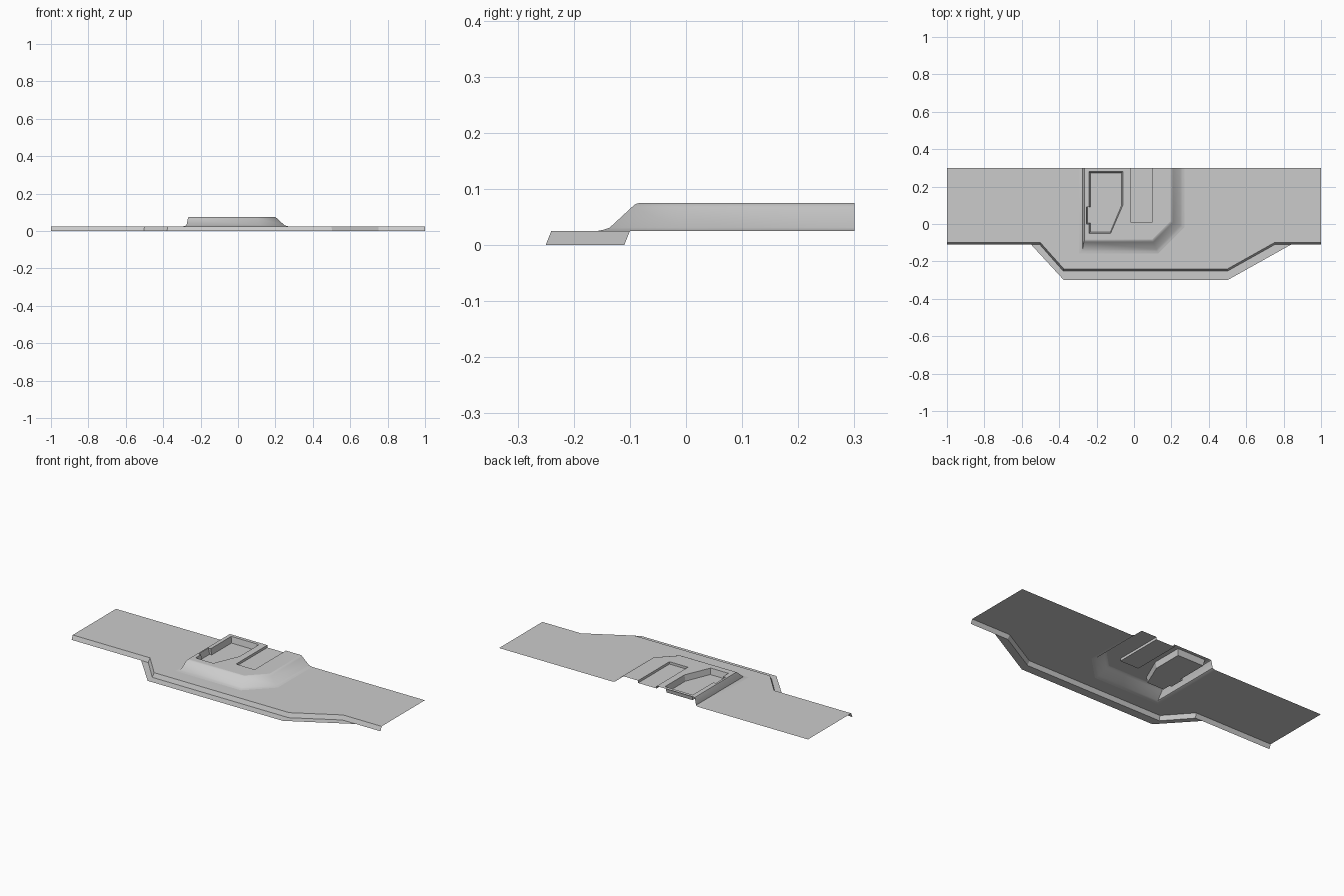
import bpy
import bmesh
import math

cube = bpy.data.objects.get("Cube")
if cube:
    bpy.data.objects.remove(cube, do_unlink=True)

# One plain grey for the whole panel
grey = bpy.data.materials.new("panel_grey")
grey.use_nodes = True
COLOUR = (0.6, 0.6, 0.6, 1)
grey.diffuse_color = COLOUR
grey.node_tree.nodes["Principled BSDF"].inputs["Base Color"].default_value = COLOUR


def at(points, z):
    return [(x, y, z) for x, y in points]


def finish(name, bm, smooth=False):
    bmesh.ops.remove_doubles(bm, verts=bm.verts, dist=0.0001)
    mesh = bpy.data.meshes.new(name)
    bm.to_mesh(mesh)
    bm.free()
    mesh.materials.append(grey)
    if smooth:
        mesh.shade_smooth()
        mesh.set_sharp_from_angle(angle=math.radians(35))
    obj = bpy.data.objects.new(name, mesh)
    bpy.context.collection.objects.link(obj)
    return obj


def add_face(bm, points):
    return bm.faces.new([bm.verts.new(p) for p in points])


def add_strip(bm, upper, lower, closed=False):
    """Join two matching rows of points with quads."""
    count = len(upper)
    for i in range(count if closed else count - 1):
        j = (i + 1) % count
        add_face(bm, [upper[i], lower[i], lower[j], upper[j]])


BACK = 0.3
PLATE_Z, TOP_Z = 0.025, 0.075


def bump_path(left, offset):
    """Open footprint of the raised centre, grown outward by offset."""
    front, right, miter = -0.088 - offset, 0.2 + offset, 0.414 * offset
    return [(left, BACK), (left, front), (0.1 + miter, front),
            (right, 0.012 - miter), (right, BACK)]


# Flat plate, cut away beneath the raised centre
front_edge = [(-1, -0.1), (-0.5, -0.1), (-0.375, -0.24),
              (0.5, -0.24), (0.75, -0.1), (1, -0.1)]
foot = bump_path(-0.295, 0.07)
bm = bmesh.new()
add_face(bm, at([(-1, BACK)] + front_edge + [(1, BACK)] + foot[::-1], PLATE_Z))
finish("plate", bm)

# Sloping front skirt
skirt_foot = [(-1, -0.11), (-0.504, -0.11), (-0.38, -0.25),
              (0.503, -0.25), (0.753, -0.11), (1, -0.11)]
bm = bmesh.new()
add_strip(bm, at(front_edge, PLATE_Z), at(skirt_foot, 0))
finish("front_skirt", bm)

# Flat flange at the skirt foot
flange = [(-0.55, -0.11), (-0.375, -0.3), (0.5, -0.3), (0.84, -0.11)]
bm = bmesh.new()
add_face(bm, at(flange + skirt_foot[1:5][::-1], 0))
finish("front_flange", bm)

# Raised centre walls: rows of left edge, outward offset, height
profile = [(-0.295, 0.07, PLATE_Z), (-0.283, 0.06, 0.027), (-0.275, 0.048, 0.031),
           (-0.268, 0.008, 0.068), (-0.265, 0.002, 0.073), (-0.26, -0.005, TOP_Z)]
rows = [at(bump_path(left, offset), z) for left, offset, z in profile]
bm = bmesh.new()
for lower, upper in zip(rows, rows[1:]):
    add_strip(bm, upper, lower)
finish("raised_centre_walls", bm, smooth=True)

# Raised top, with openings for the two recesses
pocket = [(-0.24, 0.28), (-0.24, 0.09), (-0.255, 0.09), (-0.255, 0), (-0.24, 0),
          (-0.24, -0.05), (-0.125, -0.05), (-0.06, 0.1), (-0.06, 0.28)]
slot = [(-0.02, BACK), (-0.02, 0.01), (0.1, 0.01), (0.1, BACK)]
rim = bump_path(-0.26, -0.005)
bm = bmesh.new()
add_face(bm, at([rim[0]] + pocket[:1] + pocket[:5:-1] + slot[1::-1], TOP_Z)[::-1])
add_face(bm, at(rim + slot[:0:-1] + pocket[6::-1], TOP_Z))
finish("raised_top", bm)

# Deep pocket with tapered walls
cx, cy = -0.15, 0.115
pocket_floor = [(cx + (x - cx) * 0.93, cy + (y - cy) * 0.96) for x, y in pocket]
bm = bmesh.new()
add_strip(bm, at(pocket, TOP_Z), at(pocket_floor, 0.04), closed=True)
add_face(bm, at(pocket_floor, 0.04))
finish("tapered_pocket", bm)

# Shallow slot, open at the back
bm = bmesh.new()
add_strip(bm, at(slot, TOP_Z), at(slot, 0.061))
add_face(bm, at(slot, 0.061))
finish("shallow_slot", bm)
